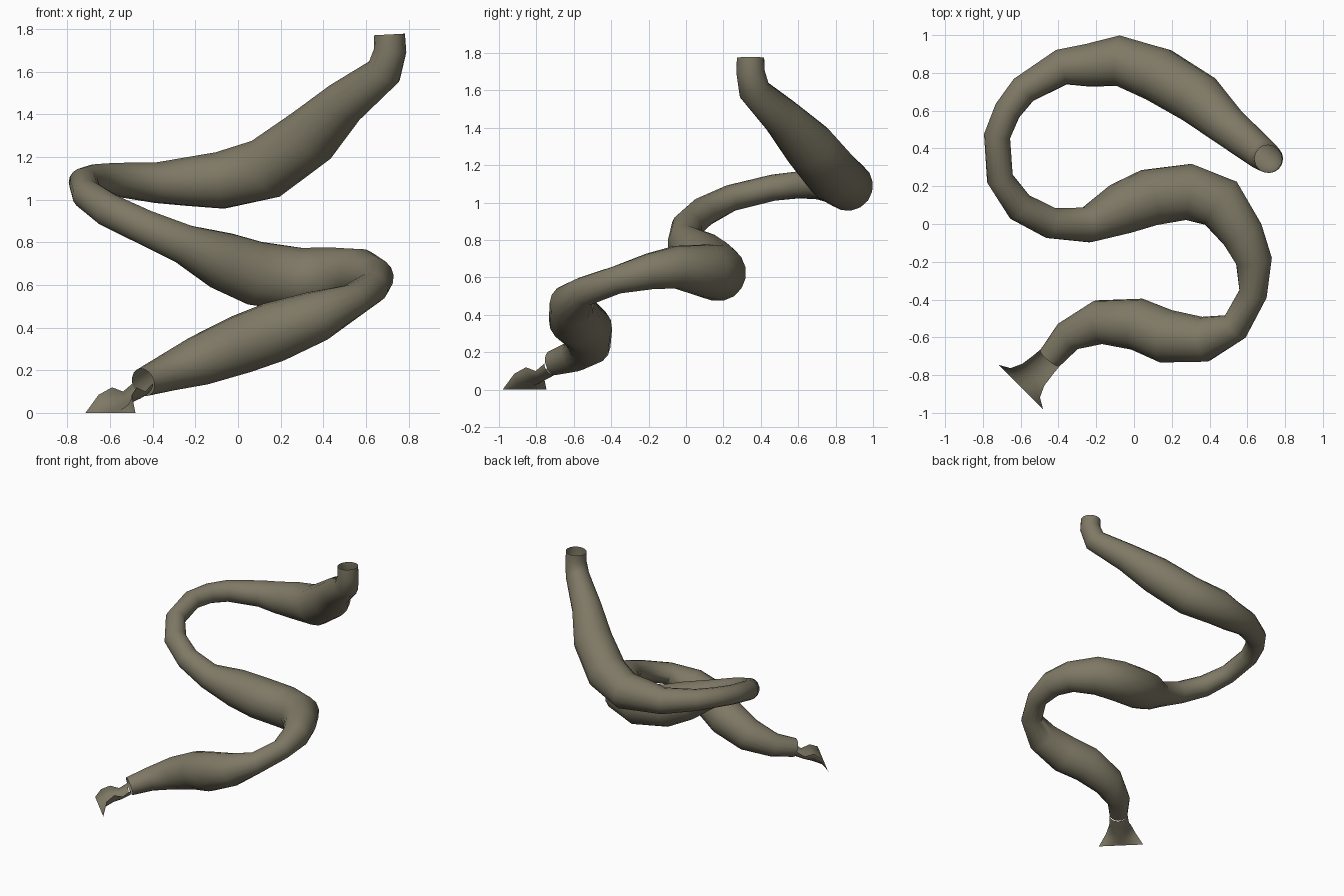
import bpy, bmesh, math
from mathutils import Vector

cube = bpy.data.objects.get("Cube")
if cube:
    bpy.data.objects.remove(cube, do_unlink=True)

mat = bpy.data.materials.new("olive_brown")
mat.use_nodes = True
COLOUR = (0.21, 0.19, 0.13, 1)
mat.diffuse_color = COLOUR
mat.node_tree.nodes["Principled BSDF"].inputs["Base Color"].default_value = COLOUR


def make_object(name, rows, closed):
    """Skin a list of point rows into a smooth open sheet or tube."""
    bm = bmesh.new()
    grid = [[bm.verts.new(p) for p in row] for row in rows]
    count = len(rows[0])
    for a, b in zip(grid, grid[1:]):
        for i in range(count if closed else count - 1):
            j = (i + 1) % count
            bm.faces.new((a[i], a[j], b[j], b[i]))
    bmesh.ops.recalc_face_normals(bm, faces=bm.faces)
    mesh = bpy.data.meshes.new(name)
    bm.to_mesh(mesh)
    bm.free()
    mesh.materials.append(mat)
    obj = bpy.data.objects.new(name, mesh)
    bpy.context.collection.objects.link(obj)
    bpy.ops.object.select_all(action='DESELECT')
    obj.select_set(True)
    bpy.context.view_layer.objects.active = obj
    bpy.ops.object.shade_smooth_by_angle(angle=math.radians(50))
    return obj


# Winding tube: x, y, z, radius from the top opening down to the spout
path = [
    (.71, .345, 1.775, .073), (.714, .345, 1.70, .076), (.685, .365, 1.60, .085),
    (.50, .515, 1.455, .107), (.345, .66, 1.30, .14), (.13, .79, 1.145, .147),
    (-.085, .865, 1.09, .135), (-.24, .84, 1.085, .115), (-.385, .83, 1.08, .096),
    (-.585, .71, 1.095, .078), (-.67, .60, 1.095, .072), (-.725, .465, 1.08, .07),
    (-.71, .24, 1.025, .071), (-.605, .09, .95, .08), (-.44, .005, .872, .083),
    (-.25, -.005, .79, .095), (-.07, .08, .712, .138), (.08, .14, .655, .152),
    (.29, .17, .625, .152), (.46, .11, .635, .143), (.575, -.055, .655, .115),
    (.635, -.195, .632, .097), (.63, -.37, .587, .075), (.535, -.545, .525, .08),
    (.375, -.61, .455, .12), (.17, -.595, .38, .142), (.015, -.53, .322, .138),
    (-.185, -.52, .243, .118), (-.35, -.595, .18, .085), (-.445, -.71, .143, .067),
]
SIDES = 16
points = [Vector(p[:3]) for p in path]
across = Vector((1, 0, 0))
rings = []
for i, centre in enumerate(points):
    before = (centre - points[max(i - 1, 0)]).normalized()
    after = (points[min(i + 1, len(points) - 1)] - centre).normalized()
    tangent = (before + after).normalized()
    across = (across - tangent * across.dot(tangent)).normalized()
    other = tangent.cross(across)
    rings.append([centre + path[i][3] * (across * math.cos(t) + other * math.sin(t))
                  for t in (2 * math.pi * k / SIDES for k in range(SIDES))])
make_object("winding_tube", rings, True)

# Flared open spout: distance forward, half width, lip height, floor height
stations = [(0, .067, .14, .082), (.06, .073, .10, .06), (.124, .082, .12, .035),
            (.185, .11, .085, .012), (.217, .166, 0, 0)]
forward = Vector((-.707, -.707, 0))
side = Vector((-.707, .707, 0))
mouth = Vector((points[-1].x, points[-1].y, 0))
rows = []
for dist, width, lip, floor in stations:
    row = []
    for k in range(11):
        a = math.pi * k / 10
        height = lip - (lip - floor) * math.sin(a)
        row.append(mouth + forward * dist + side * width * math.cos(a)
                   + Vector((0, 0, height)))
    rows.append(row)
make_object("flared_spout", rows, False)
